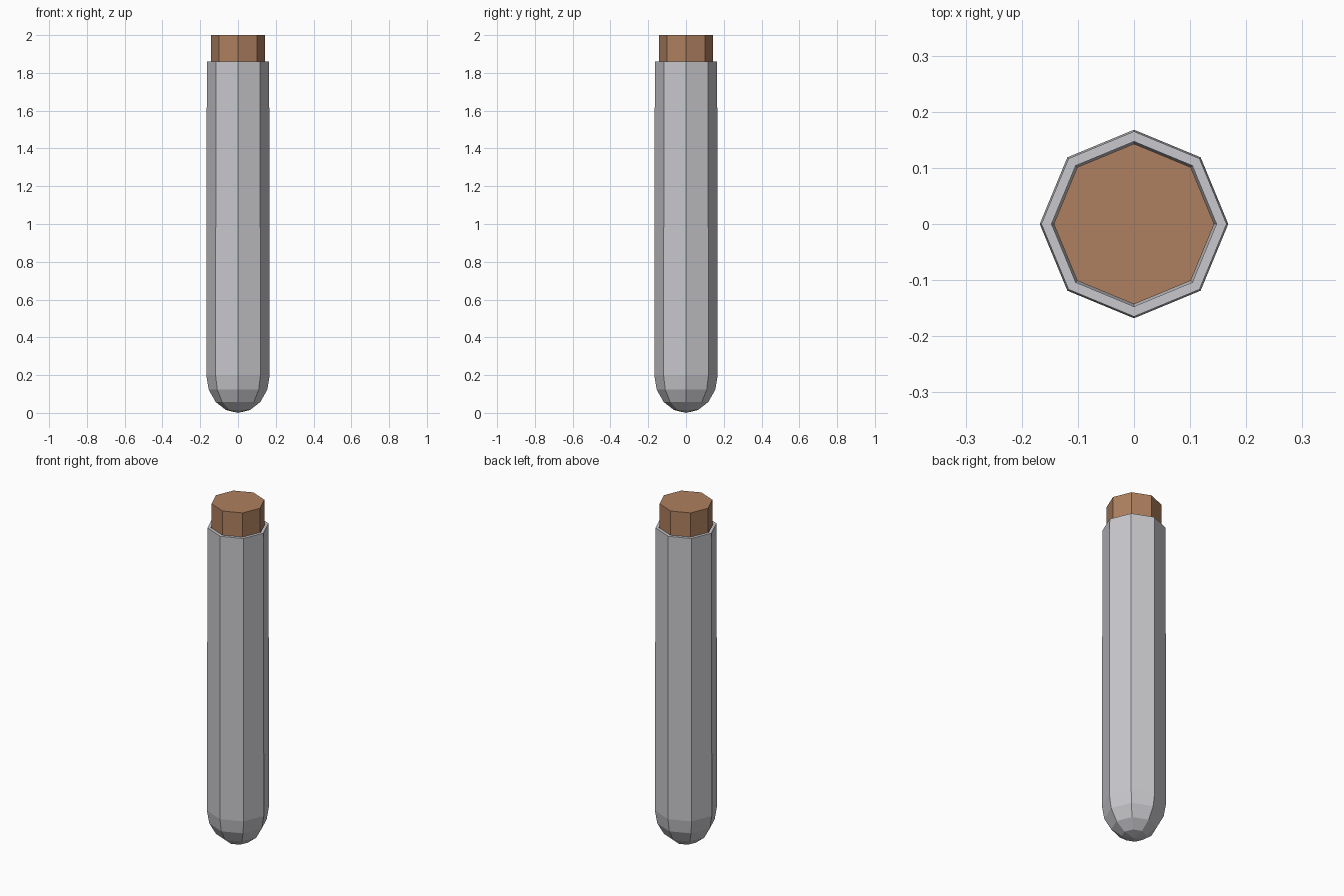
import bpy
import bmesh
import math

SIDES = 8

old = bpy.data.objects.get("Cube")
if old:
    bpy.data.objects.remove(old, do_unlink=True)


def make_material(name, rgb):
    mat = bpy.data.materials.new(name)
    mat.use_nodes = True
    mat.diffuse_color = (*rgb, 1)
    bsdf = mat.node_tree.nodes["Principled BSDF"]
    bsdf.inputs["Base Color"].default_value = (*rgb, 1)
    return mat


def lathe(name, profile, mat):
    """Turn a (radius, height) profile that starts and ends on the axis."""
    bm = bmesh.new()
    verts = [bm.verts.new((r, 0, z)) for r, z in profile]
    edges = [bm.edges.new(pair) for pair in zip(verts, verts[1:])]
    bmesh.ops.spin(bm, geom=verts + edges, cent=(0, 0, 0), axis=(0, 0, 1),
                   angle=math.tau, steps=SIDES, use_merge=True)
    bmesh.ops.remove_doubles(bm, verts=bm.verts, dist=0.0005)
    bmesh.ops.dissolve_limit(bm, angle_limit=0.001, verts=bm.verts, edges=bm.edges)
    bmesh.ops.recalc_face_normals(bm, faces=bm.faces)
    mesh = bpy.data.meshes.new(name)
    bm.to_mesh(mesh)
    bm.free()
    mesh.materials.append(mat)
    obj = bpy.data.objects.new(name, mesh)
    bpy.context.collection.objects.link(obj)
    return obj


def round_end(radius, bottom, top):
    """Quarter-ellipse profile from the axis up to the straight wall."""
    steps = [i * math.pi / 8 for i in range(5)]
    return [(radius * math.sin(a), top - (top - bottom) * math.cos(a)) for a in steps]


grey = make_material("grey glass", (0.58, 0.58, 0.61))
brown = make_material("cork brown", (0.425, 0.215, 0.115))

# Hollow tube: rounded outer wall, flat rim, then the inner wall back down
outer = round_end(0.168, 0, 0.2) + [(0.165, 1.86)]
inner = [(0.147, 1.86)] + round_end(0.149, 0.02, 0.2)[::-1]
lathe("tube", outer + inner, grey)

# Stopper pushed into the mouth of the tube
lathe("cork", [(0, 1.66), (0.143, 1.66), (0.143, 2), (0, 2)], brown)
